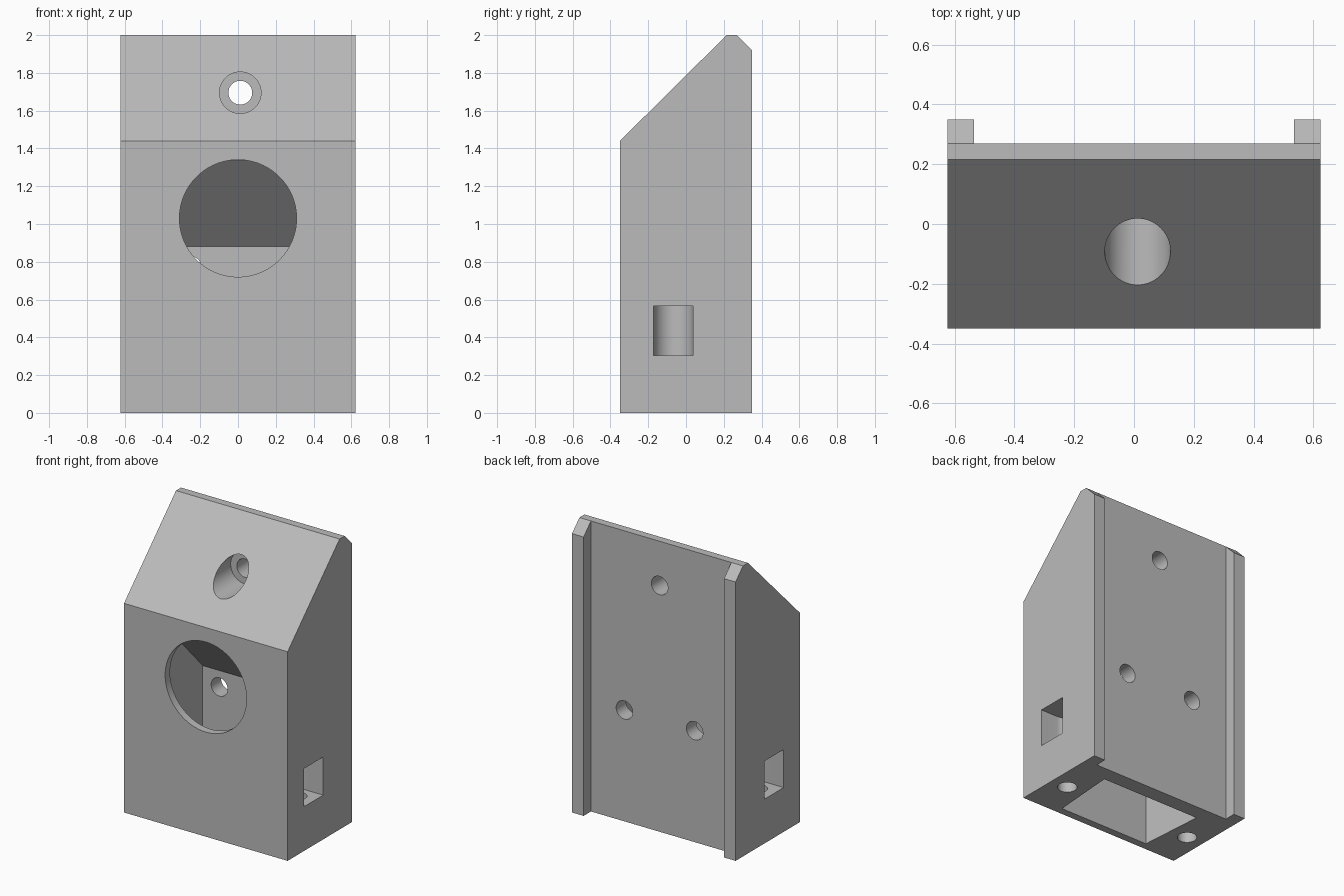
import bpy, bmesh, math
from mathutils import Matrix, Vector

if "Cube" in bpy.data.objects:
    bpy.data.objects.remove(bpy.data.objects["Cube"])

grey = bpy.data.materials.new("plain grey")
grey.use_nodes = True
COLOUR = (0.5, 0.5, 0.5, 1)
grey.diffuse_color = COLOUR
grey.node_tree.nodes["Principled BSDF"].inputs["Base Color"].default_value = COLOUR


def make_object(name, bm):
    bmesh.ops.recalc_face_normals(bm, faces=bm.faces)
    mesh = bpy.data.meshes.new(name)
    bm.to_mesh(mesh)
    bm.free()
    mesh.materials.append(grey)
    obj = bpy.data.objects.new(name, mesh)
    bpy.context.collection.objects.link(obj)
    return obj


def side_prism(name, profile, x0, x1):
    """Extrude a (y, z) profile from x0 to x1."""
    bm = bmesh.new()
    face = bm.faces.new([bm.verts.new((x0, y, z)) for y, z in profile])
    new = bmesh.ops.extrude_face_region(bm, geom=[face])["geom"]
    moved = [v for v in new if isinstance(v, bmesh.types.BMVert)]
    bmesh.ops.translate(bm, verts=moved, vec=(x1 - x0, 0, 0))
    return make_object(name, bm)


def cylinder(name, start, end, radius, sides=64):
    start, end = Vector(start), Vector(end)
    axis = end - start
    turn = axis.to_track_quat("Z", "Y").to_matrix().to_4x4()
    bm = bmesh.new()
    bmesh.ops.create_cone(bm, cap_ends=True, segments=sides, radius1=radius,
                          radius2=radius, depth=axis.length,
                          matrix=Matrix.Translation((start + end) / 2) @ turn)
    return make_object(name, bm)


def combine(target, tool, operation="DIFFERENCE"):
    mod = target.modifiers.new(tool.name, "BOOLEAN")
    mod.operation, mod.solver, mod.object = operation, "EXACT", tool
    bpy.context.view_layer.objects.active = target
    bpy.ops.object.modifier_apply(modifier=mod.name)
    bpy.data.objects.remove(tool)


HALF, FRONT, BACK, REAR = 0.623, -0.35, 0.27, 0.35

# Housing block with a sloped upper front
housing = side_prism("housing", [(FRONT, 0), (BACK, 0), (BACK, 2), (0.215, 2), (FRONT, 1.44)],
                     -HALF, HALF)

# Rear guide rails, slightly sunk into the block and chamfered at the top
for s in (-1, 1):
    rail = side_prism("rail", [(0.2, 0), (REAR, 0), (REAR, 1.92), (BACK, 2), (0.22, 2), (0.2, 1.9)],
                      s * 0.535, s * HALF)
    combine(housing, rail, "UNION")

# Open-bottomed cavity with a sloping roof, slightly narrower towards the front
cavity = side_prism("cavity", [(-0.297, -0.1), (0.162, -0.1), (0.162, 0.88), (-0.297, 1.34)],
                    -0.382, 0.382)
for v in cavity.data.vertices:
    if v.co.y < 0:
        v.co.x *= 0.91
combine(housing, cavity)

# Large round front window
combine(housing, cylinder("window", (0, -0.5, 1.03), (0, -0.294, 1.03), 0.31, 96))

# Upper fixing hole with counterbore
combine(housing, cylinder("counterbore", (0.012, -0.6, 1.695), (0.012, 0.06, 1.695), 0.11))
combine(housing, cylinder("upper_hole", (0.012, 0, 1.695), (0.012, 0.5, 1.695), 0.063))

# Lower pair of fixing holes through the back wall
for x in (-0.255, 0.28):
    combine(housing, cylinder("lower_hole", (x, 0.1, 0.767), (x, 0.5, 0.767), 0.063))

# Round-ended side pockets, each with a screw hole from below
for s in (-1, 1):
    x, y, r, low, high = s * 0.497, -0.068, 0.105, 0.305, 0.567
    bm = bmesh.new()
    arc = [math.pi / 2 + math.pi * i / 32 for i in range(33)]
    outline = [(x + s * r * math.cos(a), y + r * math.sin(a)) for a in arc]
    outline += [(s * 0.8, y - r), (s * 0.8, y + r)]
    face = bm.faces.new([bm.verts.new((px, py, low)) for px, py in outline])
    new = bmesh.ops.extrude_face_region(bm, geom=[face])["geom"]
    bmesh.ops.translate(bm, verts=[v for v in new if isinstance(v, bmesh.types.BMVert)],
                        vec=(0, 0, high - low))
    combine(housing, make_object("pocket", bm))
    combine(housing, cylinder("screw_hole", (x, y, -0.1), (x, y, 0.4), 0.062))

# Smooth bores, sharp edges
bpy.ops.object.select_all(action="DESELECT")
housing.select_set(True)
bpy.context.view_layer.objects.active = housing
bpy.ops.object.shade_smooth_by_angle(angle=math.radians(30))
